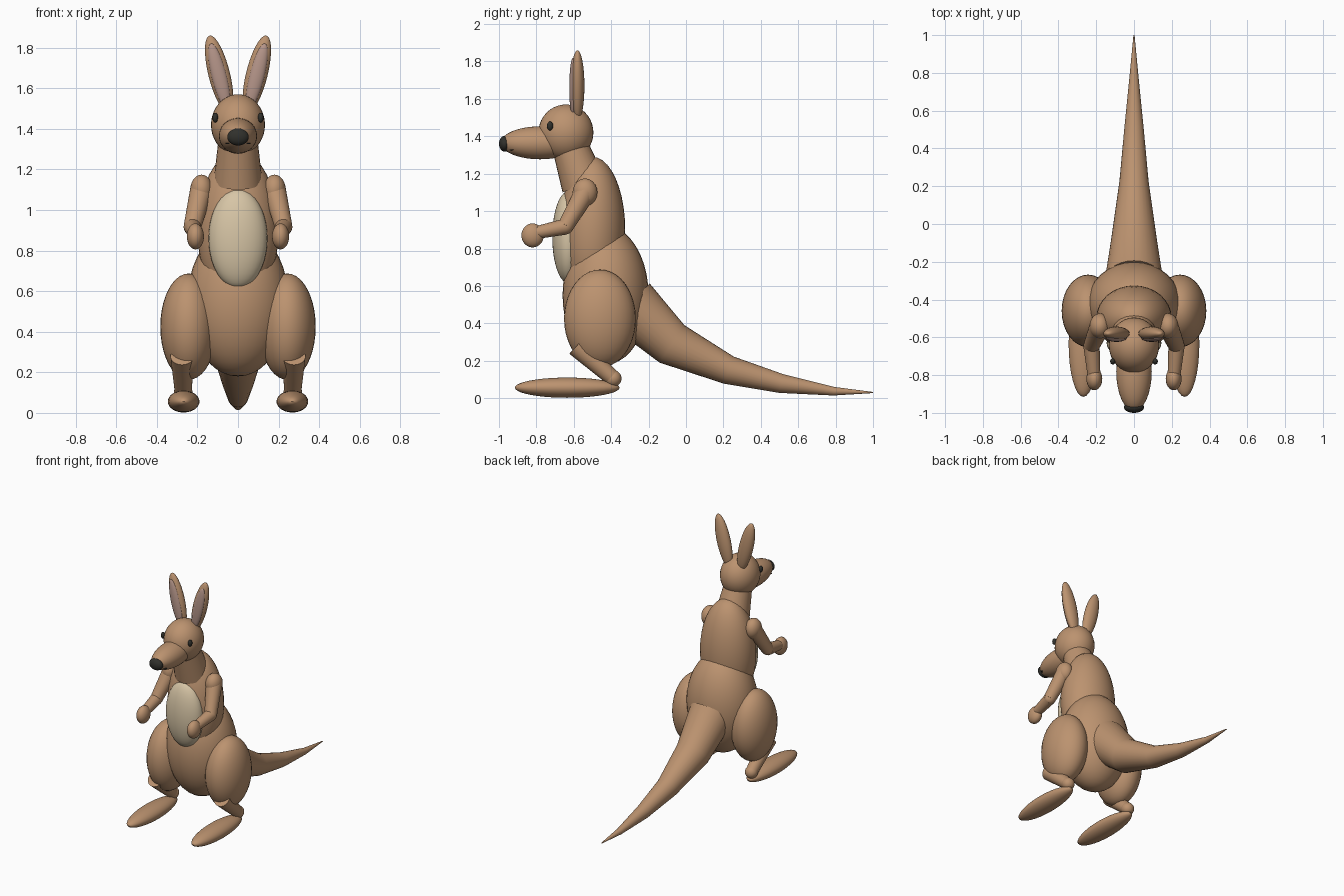
import bpy
import bmesh
import math
from mathutils import Vector, Matrix

cube = bpy.data.objects.get("Cube")
if cube:
    bpy.data.objects.remove(cube, do_unlink=True)


def make_material(name, rgb):
    mat = bpy.data.materials.new(name)
    mat.use_nodes = True
    color = (*rgb, 1)
    mat.diffuse_color = color
    bsdf = mat.node_tree.nodes["Principled BSDF"]
    bsdf.inputs["Base Color"].default_value = color
    bsdf.inputs["Roughness"].default_value = 0.8
    return mat


FUR = make_material("tan_fur", (0.50, 0.29, 0.16))
CREAM = make_material("cream_belly", (0.68, 0.56, 0.38))
PINK = make_material("inner_ear_pink", (0.46, 0.30, 0.25))
DARK = make_material("dark_nose", (0.03, 0.03, 0.025))


def finish(name, bm, mat):
    bmesh.ops.recalc_face_normals(bm, faces=bm.faces)
    mesh = bpy.data.meshes.new(name)
    bm.to_mesh(mesh)
    bm.free()
    mesh.materials.append(mat)
    obj = bpy.data.objects.new(name, mesh)
    bpy.context.collection.objects.link(obj)
    bpy.ops.object.select_all(action="DESELECT")
    obj.select_set(True)
    bpy.context.view_layer.objects.active = obj
    bpy.ops.object.shade_smooth_by_angle(angle=math.radians(40))
    return obj


def ellipsoid(name, center, radii, mat=FUR, tilt=0):
    """Ellipsoid, leaning sideways by tilt degrees."""
    bm = bmesh.new()
    matrix = (Matrix.Translation(center)
              @ Matrix.Rotation(math.radians(tilt), 4, "Y")
              @ Matrix.Diagonal((*radii, 1)))
    bmesh.ops.create_uvsphere(bm, u_segments=32, v_segments=20, radius=1, matrix=matrix)
    return finish(name, bm, mat)


def tube(name, path, radii, mat=FUR, sides=28):
    """Round capped tube through the path points, one radius per point."""
    bm = bmesh.new()
    points = [Vector(p) for p in path]
    rings = []
    for i, (p, r) in enumerate(zip(points, radii)):
        tangent = points[min(i + 1, len(points) - 1)] - points[max(i - 1, 0)]
        turn = tangent.to_track_quat("Z", "X")
        rings.append([
            bm.verts.new(p + turn @ Vector((r * math.cos(a), r * math.sin(a), 0)))
            for a in (math.tau * k / sides for k in range(sides))])
    for low, high in zip(rings, rings[1:]):
        for k in range(sides):
            n = (k + 1) % sides
            bm.faces.new((low[k], low[n], high[n], high[k]))
    bm.faces.new(rings[0])
    bm.faces.new(rings[-1])
    return finish(name, bm, mat)


# Body
ellipsoid("hips", (0, -0.43, 0.55), (0.25, 0.23, 0.37))
ellipsoid("torso", (0, -0.50, 0.90), (0.20, 0.175, 0.39))
ellipsoid("belly_patch", (0, -0.63, 0.86), (0.145, 0.085, 0.245), CREAM)
tube("neck", [(0, -0.547, 1.14), (0, -0.64, 1.405)], [0.12, 0.09])

# Tail
tube("tail",
     [(0, -0.30, 0.50), (0, -0.075, 0.29), (0, 0.228, 0.15),
      (0, 0.51, 0.078), (0, 0.79, 0.037), (0, 1.0, 0.03)],
     [0.155, 0.12, 0.077, 0.051, 0.023, 0.003])

# Head
ellipsoid("head", (0, -0.642, 1.42), (0.133, 0.147, 0.15))
ellipsoid("muzzle", (0, -0.78, 1.365), (0.094, 0.21, 0.088))
ellipsoid("nose", (0, -0.97, 1.36), (0.053, 0.03, 0.042), DARK)
ellipsoid("mouth", (0, -0.93, 1.328), (0.062, 0.02, 0.005), DARK)

# Paired parts
for side, s in (("left", 1), ("right", -1)):
    ellipsoid(f"{side}_eye", (s * 0.112, -0.727, 1.455), (0.014, 0.017, 0.024), DARK)
    ellipsoid(f"{side}_ear", (s * 0.093, -0.58, 1.67), (0.053, 0.037, 0.195), FUR, s * 14)
    ellipsoid(f"{side}_inner_ear", (s * 0.093, -0.604, 1.66), (0.037, 0.02, 0.165), PINK, s * 14)

    # Arm
    shoulder = (s * 0.18, -0.54, 1.10)
    elbow = (s * 0.225, -0.645, 0.917)
    wrist = (s * 0.212, -0.80, 0.885)
    ellipsoid(f"{side}_shoulder", shoulder, (0.055, 0.066, 0.074))
    tube(f"{side}_upper_arm", [shoulder, elbow], [0.056, 0.043])
    ellipsoid(f"{side}_elbow", elbow, (0.042, 0.042, 0.042))
    tube(f"{side}_forearm", [elbow, wrist], [0.043, 0.034])
    ellipsoid(f"{side}_hand", (s * 0.21, -0.82, 0.87), (0.042, 0.06, 0.064))

    # Leg
    knee = (s * 0.275, -0.585, 0.28)
    ankle = (s * 0.27, -0.39, 0.105)
    ellipsoid(f"{side}_thigh", (s * 0.243, -0.46, 0.425), (0.14, 0.192, 0.262))
    tube(f"{side}_shin", [knee, ankle], [0.058, 0.042])
    ellipsoid(f"{side}_ankle", ankle, (0.045, 0.045, 0.045))
    ellipsoid(f"{side}_foot", (s * 0.268, -0.635, 0.056), (0.078, 0.28, 0.054))
